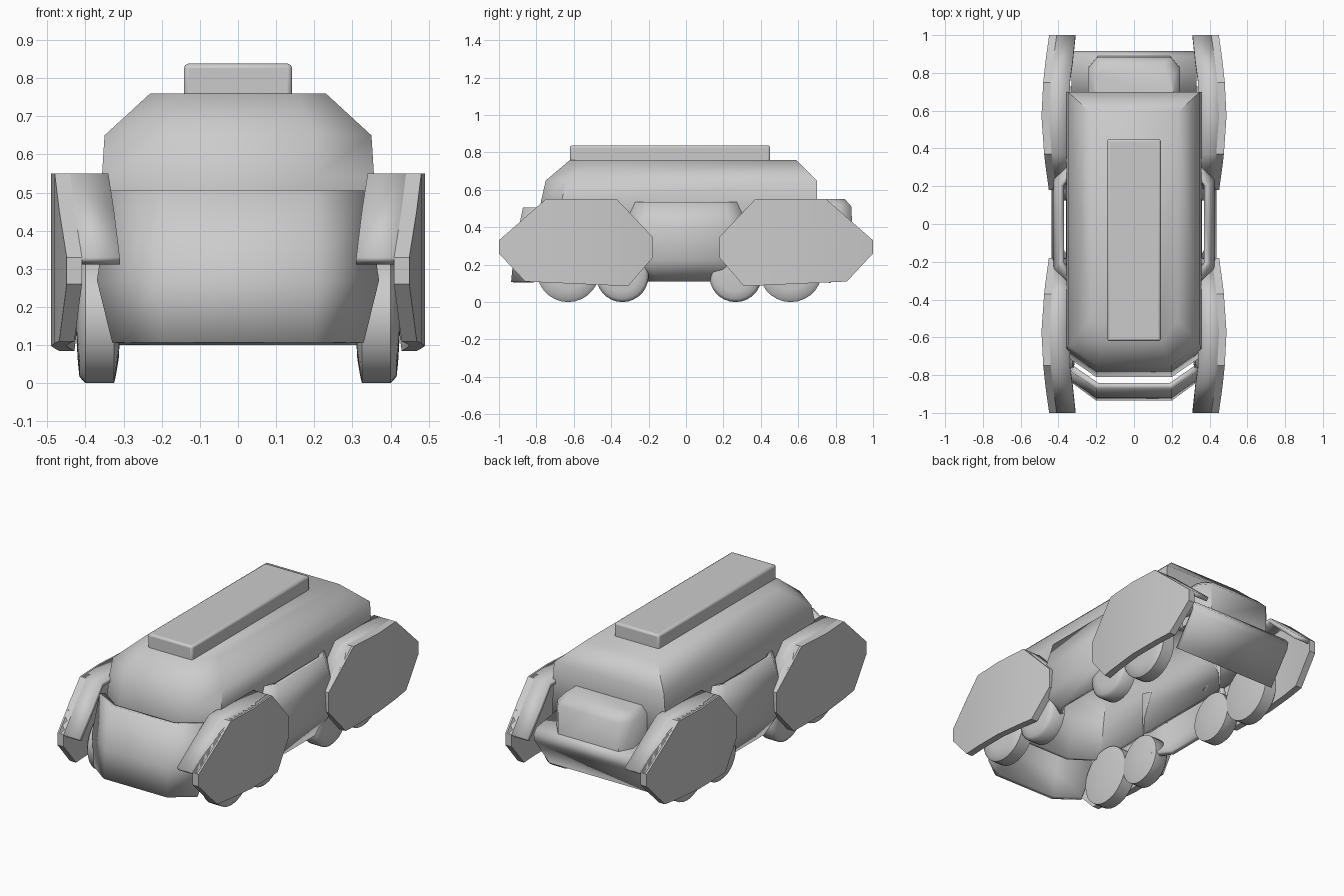
import bpy, bmesh, math

if "Cube" in bpy.data.objects:
    bpy.data.objects.remove(bpy.data.objects["Cube"])


def finish(name, bm, thick=0, mirror=None, bevel=0, angle=35):
    me = bpy.data.meshes.new(name)
    bm.to_mesh(me)
    bm.free()
    ob = bpy.data.objects.new(name, me)
    bpy.context.collection.objects.link(ob)
    bpy.ops.object.select_all(action='DESELECT')
    ob.select_set(True)
    bpy.context.view_layer.objects.active = ob
    bpy.ops.object.shade_smooth_by_angle(angle=math.radians(angle))
    if thick:
        m = ob.modifiers.new("Thickness", 'SOLIDIFY')
        m.thickness = thick
        m.offset = -1
    if bevel:
        m = ob.modifiers.new("Bevel", 'BEVEL')
        m.width = bevel
        m.segments = 2
    if mirror:
        m = ob.modifiers.new("Mirror", 'MIRROR')
        m.use_axis = mirror
        m.use_mirror_merge = False
    return ob


def loft(name, rings, closed=False, cap_start=False, cap_end=False, **kw):
    """Bridge rows of points; counter-clockwise rows going up face outward."""
    bm = bmesh.new()
    rows = [[bm.verts.new(p) for p in r] for r in rings]
    n = len(rows[0])
    for a, b in zip(rows, rows[1:]):
        for i in range(n if closed else n - 1):
            j = (i + 1) % n
            bm.faces.new((a[i], a[j], b[j], b[i]))
    if cap_start:
        bm.faces.new(rows[0][::-1])
    if cap_end:
        bm.faces.new(rows[-1])
    if closed and cap_start and cap_end:
        bmesh.ops.recalc_face_normals(bm, faces=bm.faces)
    return finish(name, bm, **kw)


# Main body: open-bottomed shell with chamfered front corners
def body_ring(z, x, front, back, nose):
    return [(-nose, front, z), (nose, front, z), (x, front + .11, z),
            (x, back, z), (-x, back, z), (-x, front + .11, z)]


loft("body_shell", [body_ring(.30, .36, -.81, .70, .2),
                    body_ring(.54, .357, -.775, .70, .2),
                    body_ring(.65, .35, -.75, .70, .2),
                    body_ring(.76, .23, -.62, .59, .15)],
     closed=True, cap_end=True, thick=.025, angle=50)

# Raised roof box
loft("roof_box", [[(-.142, -.62, z), (.142, -.62, z), (.142, .45, z), (-.142, .45, z)]
                  for z in (.72, .838)],
     closed=True, cap_start=True, cap_end=True, bevel=.012)


# Wrap-around front panel
def panel_row(z, x, y, side_y):
    return [(-x, side_y, z), (-.2, y, z), (.2, y, z), (x, side_y, z)]


loft("front_panel", [panel_row(.107, .33, -.935, -.84), panel_row(.27, .37, -.92, -.80),
                     panel_row(.505, .335, -.872, -.78)], thick=.033, angle=50)

# Rear ledge with sloping underside
loft("rear_ledge", [[(.33, y, z), (-.33, y, z)] for y, z in
                    ((.77, .10), (.905, .28), (.915, .32), (.89, .35), (.69, .38))],
     thick=.025)


# Rear hatch box
def hatch_ring(z, x, y):
    return [(-x, .66, z), (x, .66, z), (x, y - .06, z), (x - .05, y, z),
            (-x + .05, y, z), (-x, y - .06, z)]


loft("rear_box", [hatch_ring(.30, .243, .89), hatch_ring(.51, .243, .885),
                  hatch_ring(.55, .21, .85)],
     closed=True, cap_start=True, cap_end=True, angle=50)


# Side skirts between the fenders
def skirt_row(z, x, half):
    return [(x - .07, -half - .05, z), (x, -half + .05, z),
            (x, half - .05, z), (x - .07, half + .05, z)]


loft("side_panel", [skirt_row(.11, .40, .19), skirt_row(.225, .437, .29),
                    skirt_row(.40, .425, .29), skirt_row(.535, .40, .26)],
     thick=.03, mirror=(True, False, False), angle=50)

# Fenders: stations are y, lower z, upper z, inner edge of the arch
stations = [(-1, .26, .33, .31), (-.86, .11, .453, .325), (-.75, .105, .55, .34),
            (-.57, .097, .55, .34), (-.37, .088, .55, .34), (-.31, .085, .487, .34),
            (-.18, .235, .35, .34)]


def outer_x(y):
    return .49 - .04 * (abs(y + .585) / .41) ** 1.6


skirt, arch = [], []
for y, lo, hi, inner in stations:
    x = outer_x(y)
    skirt.append([(x - .04, y, lo), (x, y, lo), (x, y, hi), (x - .04, y, hi)])
    arch.append([(inner, y, hi), (x - .01, y, hi)])
loft("fender_face", skirt, closed=True, cap_start=True, cap_end=True,
     mirror=(True, True, False))
loft("fender_arch", arch, thick=.025, mirror=(True, True, False))


# Wheels: four pairs, lathed about the x axis
def wheel(name, y, r):
    profile = [(.31, 0), (.312, r * .5), (.32, r * .85), (.325, r), (.40, r),
               (.416, r * .88), (.42, r * .6), (.425, 0)]
    bm = bmesh.new()
    vs = [bm.verts.new((x, y, r + h)) for x, h in profile]
    edges = [bm.edges.new(p) for p in zip(vs, vs[1:])]
    bmesh.ops.spin(bm, geom=vs + edges, cent=(0, y, r), axis=(1, 0, 0),
                   angle=math.tau, steps=28)
    bmesh.ops.remove_doubles(bm, verts=bm.verts, dist=.0005)
    bmesh.ops.recalc_face_normals(bm, faces=bm.faces)
    finish(name, bm, mirror=(True, False, False), angle=50)


wheel("front_wheel", -.63, .168)
wheel("front_inner_wheel", -.34, .14)
wheel("rear_inner_wheel", .265, .14)
wheel("rear_wheel", .56, .168)
